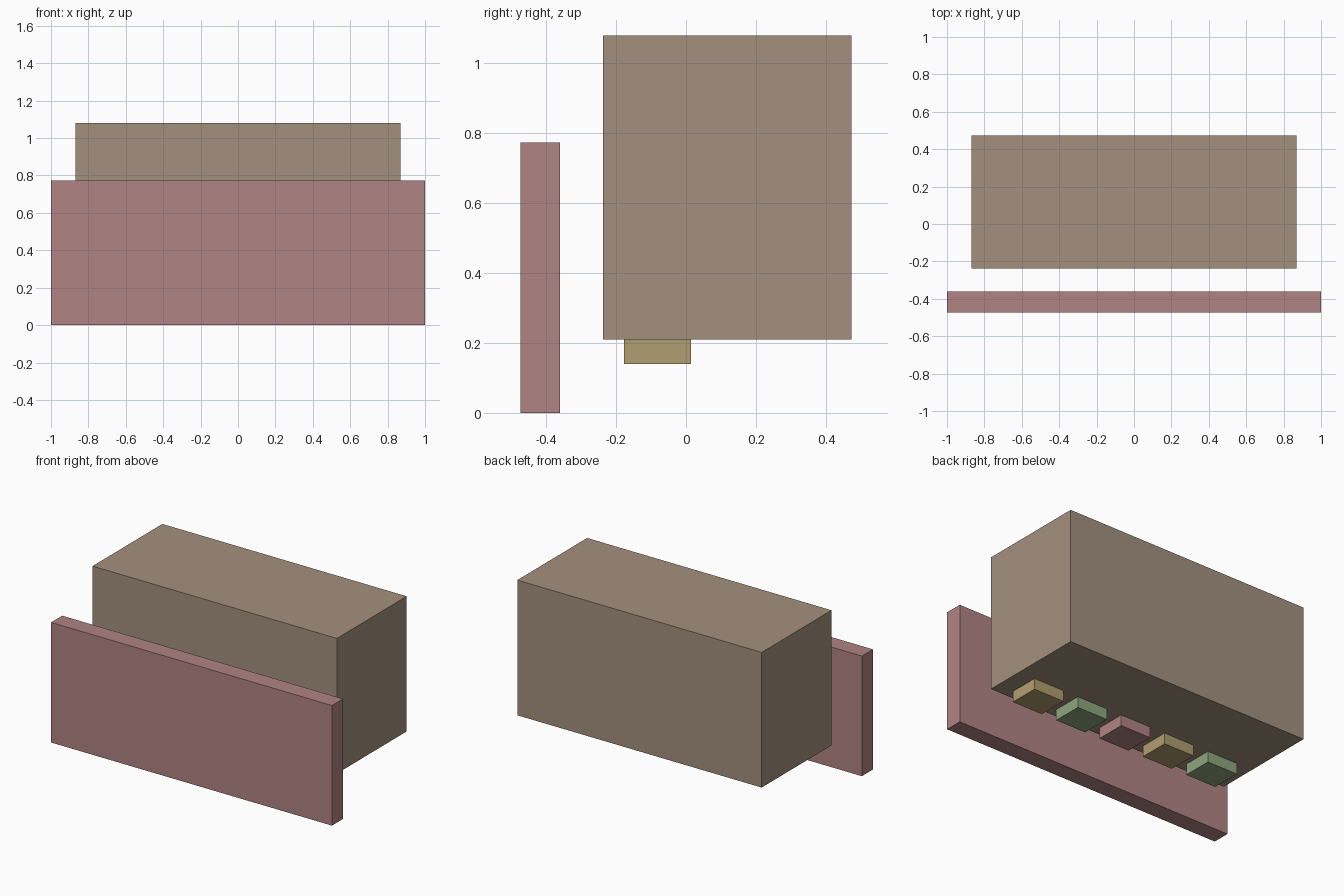
import bpy

if "Cube" in bpy.data.objects:
    bpy.data.objects.remove(bpy.data.objects["Cube"])


def material(name, rgb):
    m = bpy.data.materials.new(name)
    m.diffuse_color = (*rgb, 1)
    m.use_nodes = True
    m.node_tree.nodes["Principled BSDF"].inputs["Base Color"].default_value = m.diffuse_color
    return m


def box(name, x, y, z, mat):
    """Box from (min, max) ranges on each axis."""
    ranges = (x, y, z)
    bpy.ops.mesh.primitive_cube_add(size=1, location=[(a + b) / 2 for a, b in ranges])
    ob = bpy.context.object
    ob.name = name
    ob.scale = [b - a for a, b in ranges]
    bpy.ops.object.transform_apply(location=False, rotation=False, scale=True)
    ob.data.materials.append(mat)
    return ob


red = material("dusty_red", (0.44, 0.23, 0.23))
tan = material("tan", (0.37, 0.28, 0.21))
yellow = material("ochre", (0.44, 0.34, 0.16))
green = material("sage_green", (0.27, 0.38, 0.21))

# Upright slab in front
box("front_panel", (-1, 1), (-0.473, -0.36), (0, 0.773), red)

# Large raised body behind it
box("main_body", (-0.87, 0.87), (-0.237, 0.473), (0.21, 1.08), tan)

# Row of five small blocks under the body
for i, mat in enumerate((green, yellow, red, green, yellow)):
    cx = (i - 2) * 0.324
    box(f"under_block_{i + 1}", (cx - 0.108, cx + 0.108), (-0.178, 0.015), (0.14, 0.21), mat)
